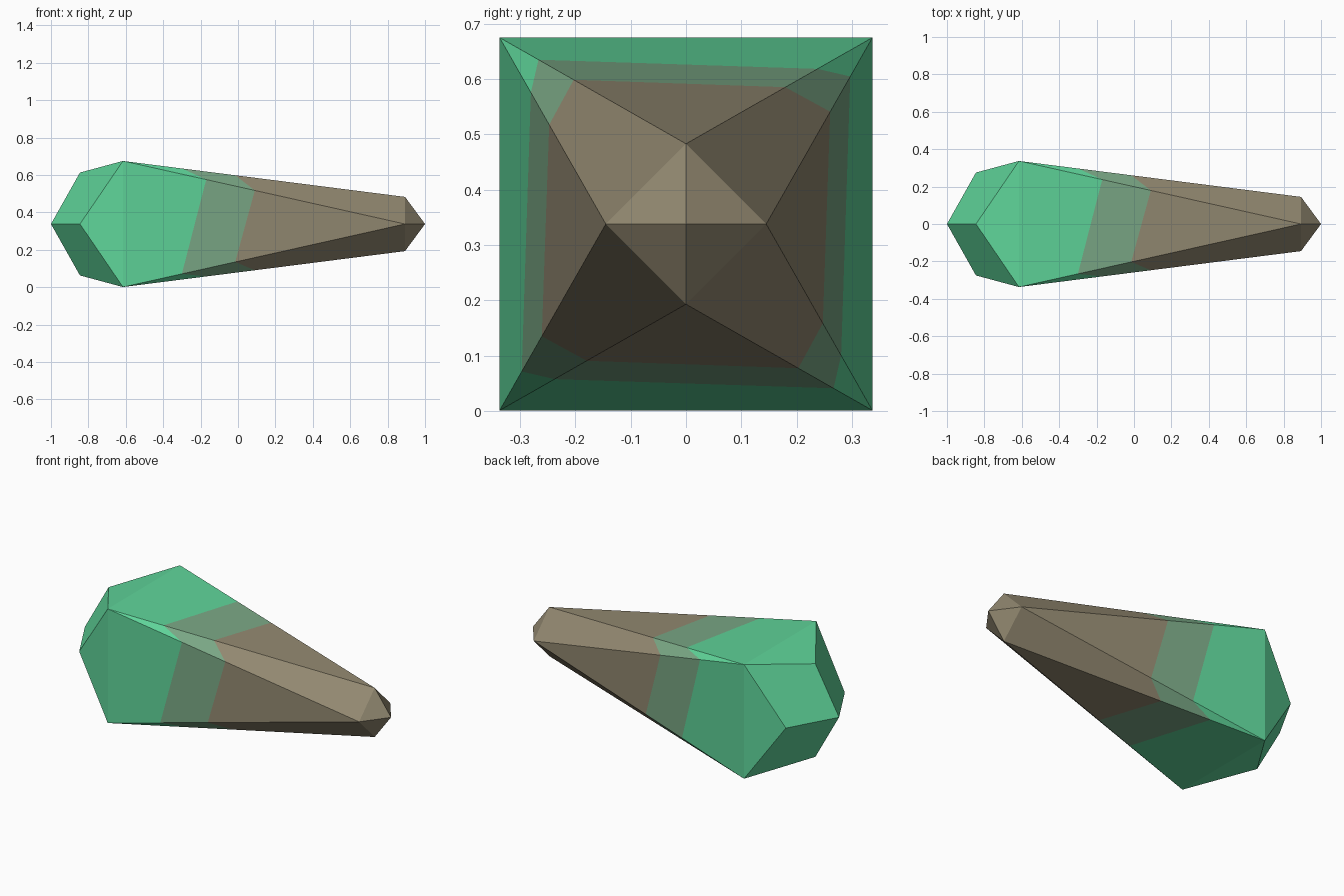
import bpy, bmesh
from math import sin, cos, pi
from mathutils import Vector

if "Cube" in bpy.data.objects:
    bpy.data.objects.remove(bpy.data.objects["Cube"])

CZ = 0.338           # height of the long axis
HALF = 0.337         # half width of the square girdle
X_GIRDLE, X_BACK, X_FRONT = -0.615, -0.845, 0.893


def material(name, rgb):
    m = bpy.data.materials.new(name)
    m.diffuse_color = (*rgb, 1)
    m.use_nodes = True
    m.node_tree.nodes["Principled BSDF"].inputs["Base Color"].default_value = m.diffuse_color
    return m


mats = [material("crystal green", (0.114, 0.66, 0.32)),
        material("faded green", (0.195, 0.39, 0.235)),
        material("stone brown", (0.29, 0.25, 0.165))]
GREEN, FADED, BROWN = range(3)

bm = bmesh.new()


def face(mat, *pts):
    f = bm.faces.new([bm.verts.new(p) for p in pts])
    f.material_index = mat


def point(k, x, out, side=0.0):
    """Point on side k: 'out' from the axis, 'side' along the side's tangent."""
    a = k * pi / 2
    return Vector((x, out * sin(a) + side * cos(a), CZ + out * cos(a) - side * sin(a)))


def corner(k):
    return point(k, X_GIRDLE, HALF, HALF)


def cut(c, r, x):
    return c.lerp(r, (x - c.x) / (r.x - c.x))


tip_front, tip_back = point(0, 1, 0), point(0, -1, 0)
for k in range(4):
    c0, c1 = corner(k - 1), corner(k)
    r, r_next = point(k, X_FRONT, 0.145), point(k + 1, X_FRONT, 0.145)
    b, b_next = point(k, X_BACK, 0.275), point(k + 1, X_BACK, 0.275)

    # Long side facet, banded by slanted colour lines
    lo1, lo2 = cut(c0, r, -0.30), cut(c0, r, -0.015)
    hi1, hi2 = cut(c1, r, -0.17), cut(c1, r, 0.09)
    face(GREEN, c0, c1, hi1, lo1)
    face(FADED, lo1, hi1, hi2, lo2)
    face(BROWN, lo2, hi2, r)

    # Long corner facet, bands joining those of the next side
    n1, n2 = cut(c1, r_next, -0.30), cut(c1, r_next, -0.015)
    face(GREEN, c1, n1, hi1)
    face(FADED, hi1, n1, n2, hi2)
    face(BROWN, hi2, n2, r_next, r)

    # Blunt end and narrow end
    face(GREEN, c0, b, c1)
    face(GREEN, tip_back, b_next, c1, b)
    face(BROWN, tip_front, r, r_next)

bmesh.ops.remove_doubles(bm, verts=bm.verts[:], dist=0.0005)
bmesh.ops.recalc_face_normals(bm, faces=bm.faces[:])

mesh = bpy.data.meshes.new("crystal_shard")
bm.to_mesh(mesh)
bm.free()
for m in mats:
    mesh.materials.append(m)
obj = bpy.data.objects.new("crystal_shard", mesh)
bpy.context.collection.objects.link(obj)
